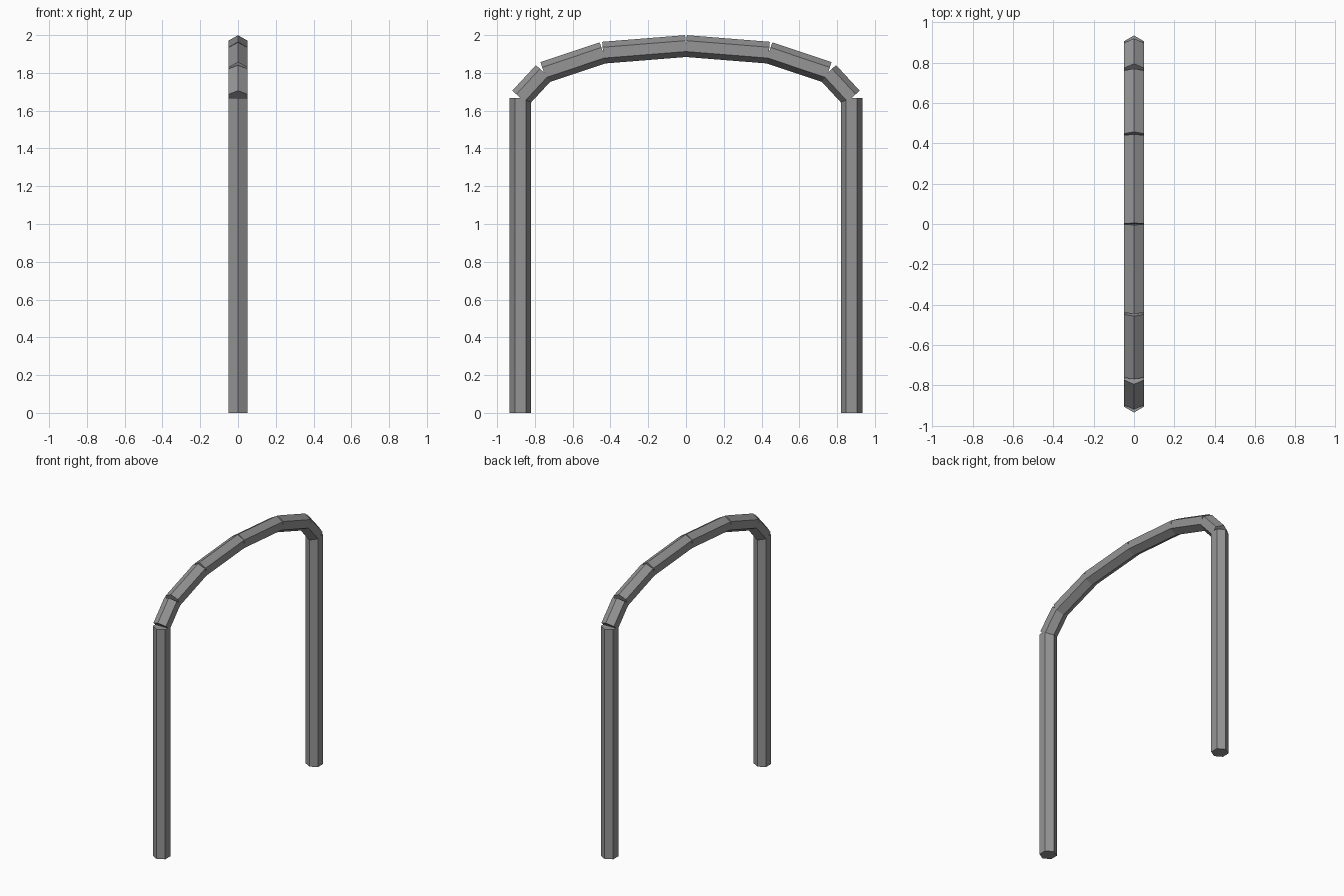
import bpy
import bmesh
from math import pi
from mathutils import Matrix, Vector

cube = bpy.data.objects.get("Cube")
if cube:
    bpy.data.objects.remove(cube, do_unlink=True)

# Single metal colour
grey = (0.30, 0.30, 0.30, 1.0)
metal = bpy.data.materials.new("grey metal")
metal.diffuse_color = grey
metal.use_nodes = True
metal.node_tree.nodes["Principled BSDF"].inputs["Base Color"].default_value = grey

FLAT_WIDTH = 0.10
RADIUS = FLAT_WIDTH / 3 ** 0.5


def hex_bar(name, start, end):
    """Capped hexagonal bar in the y-z plane, with edges facing in and out."""
    a, b = Vector((0, *start)), Vector((0, *end))
    along = (b - a).normalized()
    side = Vector((1, 0, 0))
    outward = along.cross(side)
    frame = Matrix((side, outward, along)).transposed().to_4x4()
    bm = bmesh.new()
    bmesh.ops.create_cone(bm, cap_ends=True, segments=6, radius1=RADIUS,
                          radius2=RADIUS, depth=(b - a).length)
    # Put a corner on the local y axis
    if max(v.co.y for v in bm.verts) < RADIUS * 0.99:
        bm.transform(Matrix.Rotation(pi / 6, 4, 'Z'))
    bm.transform(Matrix.Translation((a + b) / 2) @ frame)
    bmesh.ops.recalc_face_normals(bm, faces=bm.faces)
    mesh = bpy.data.meshes.new(name)
    bm.to_mesh(mesh)
    bm.free()
    mesh.materials.append(metal)
    bpy.context.collection.objects.link(bpy.data.objects.new(name, mesh))


# Centre line of the front half: foot, leg top, shoulder, rise, crown
path = [(-0.877, 0), (-0.877, 1.667), (-0.752, 1.802),
        (-0.439, 1.907), (0, 1.942)]
parts = ["leg", "shoulder_bar", "upper_bar", "crown_bar"]

# Straight bars butt at their centres, leaving open notches outside the bends
for end_name, sign in (("front", 1), ("back", -1)):
    for part, p, q in zip(parts, path, path[1:]):
        hex_bar(f"{end_name}_{part}", (p[0] * sign, p[1]), (q[0] * sign, q[1]))
